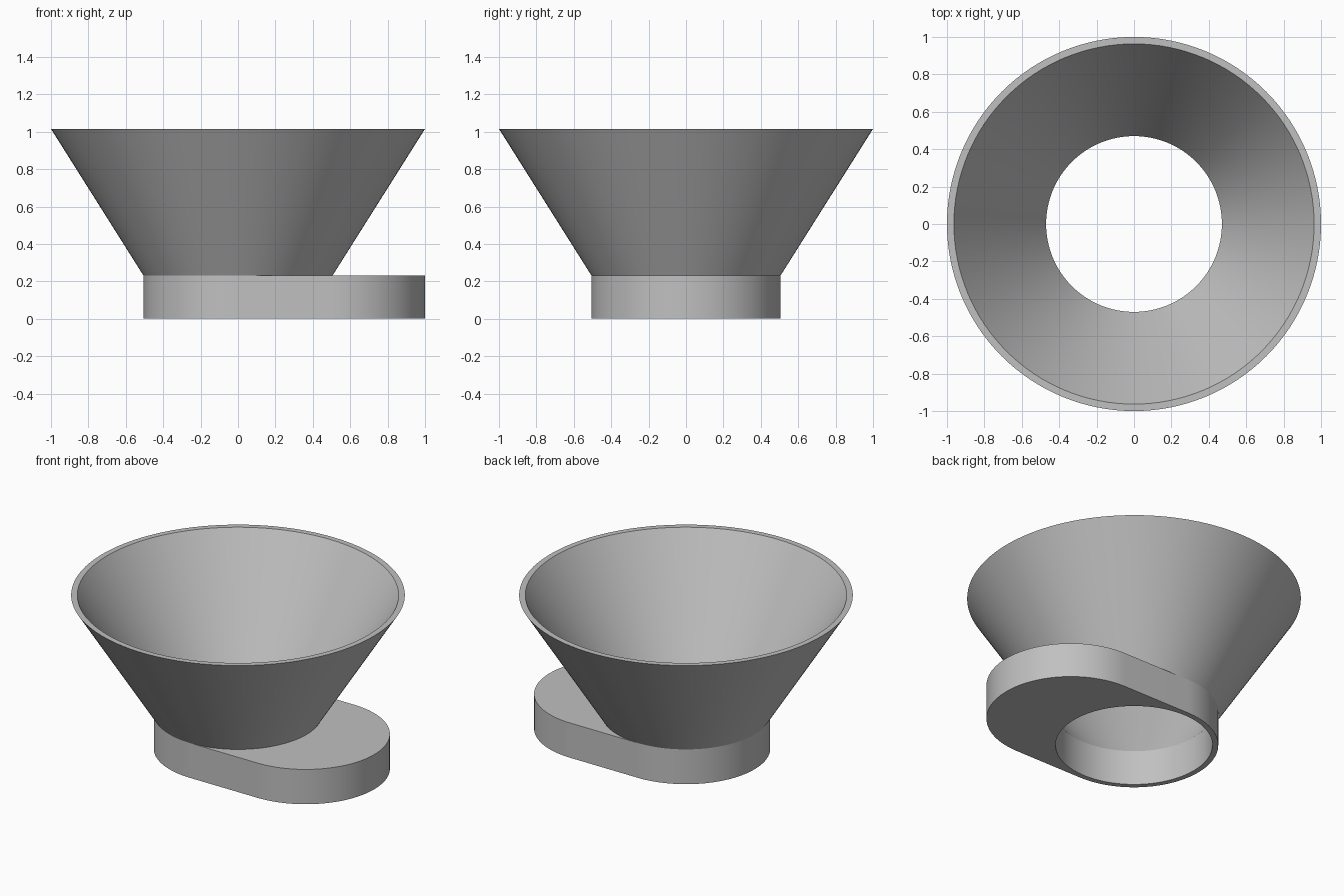
import bpy
import bmesh
import math

cube = bpy.data.objects.get("Cube")
if cube:
    bpy.data.objects.remove(cube, do_unlink=True)

HEIGHT = 1.015       # overall height
PLATE = 0.23         # base plate thickness
NECK = 0.505         # outer radius of the neck and plate ends
BORE = 0.47          # radius of the through hole
OFFSET = 0.495       # centre of the rounded side lobe
HALF = 64            # segments per half circle

grey = bpy.data.materials.new("plain grey")
grey.use_nodes = True
colour = (0.53, 0.53, 0.53, 1)
grey.diffuse_color = colour
grey.node_tree.nodes["Principled BSDF"].inputs["Base Color"].default_value = colour


def outline(radius, z, shift=0):
    """Two half circles; the +x half moves by shift to make a rounded slot."""
    points = []
    for start, cx in ((-math.pi / 2, shift), (math.pi / 2, 0)):
        for i in range(HALF + 1):
            a = start + math.pi * i / HALF
            points.append((cx + radius * math.cos(a), radius * math.sin(a), z))
    return points


def loft(name, outlines):
    """Join the outlines in a closed cycle into a solid with a hole through it."""
    bm = bmesh.new()
    rings = [[bm.verts.new(p) for p in line] for line in outlines]
    for a, b in zip(rings, rings[1:] + rings[:1]):
        for i in range(len(a)):
            j = (i + 1) % len(a)
            bm.faces.new((a[i], a[j], b[j], b[i]))
    bmesh.ops.remove_doubles(bm, verts=bm.verts, dist=0.0001)
    bmesh.ops.recalc_face_normals(bm, faces=bm.faces)
    mesh = bpy.data.meshes.new(name)
    bm.to_mesh(mesh)
    bm.free()
    mesh.materials.append(grey)
    obj = bpy.data.objects.new(name, mesh)
    bpy.context.collection.objects.link(obj)
    bpy.ops.object.select_all(action="DESELECT")
    obj.select_set(True)
    bpy.context.view_layer.objects.active = obj
    bpy.ops.object.shade_smooth_by_angle(angle=math.radians(30))
    return obj


# Slot-shaped base plate with the round bore
loft("base_plate", [
    outline(NECK, 0, OFFSET), outline(NECK, PLATE, OFFSET),
    outline(BORE, PLATE), outline(BORE, 0),
])

# Flared funnel with a flat rim
loft("funnel", [
    outline(NECK, PLATE), outline(1.0, HEIGHT),
    outline(0.963, HEIGHT), outline(BORE, PLATE),
])
